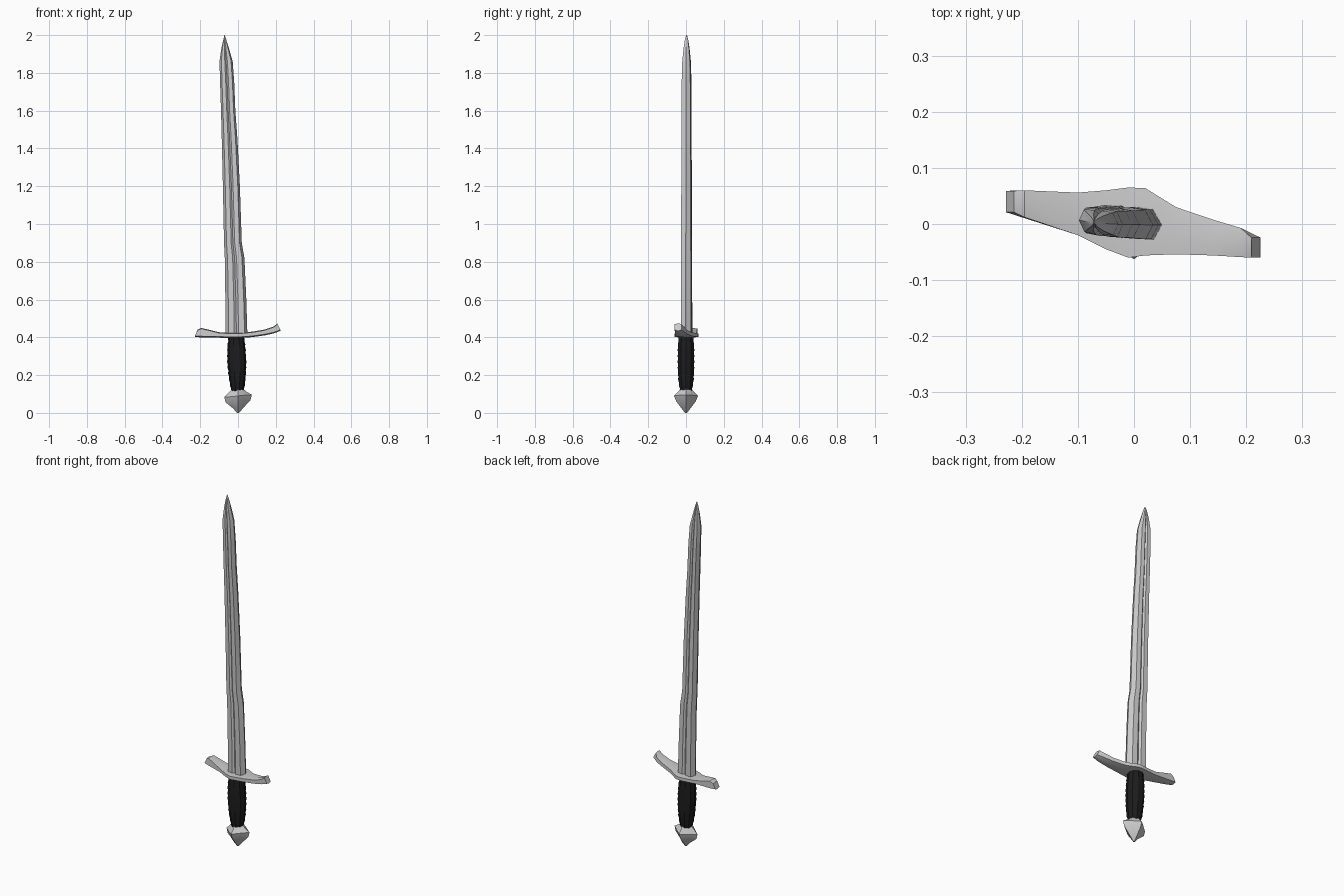
import bpy, bmesh, math

if "Cube" in bpy.data.objects:
    bpy.data.objects.remove(bpy.data.objects["Cube"])


def loft(name, rings, angle=30, material=None):
    """Skin a list of equal-length rings into a closed, capped solid."""
    bm = bmesh.new()
    loops = [[bm.verts.new(p) for p in ring] for ring in rings]
    n = len(loops[0])
    for a, b in zip(loops, loops[1:]):
        for i in range(n):
            j = (i + 1) % n
            bm.faces.new((a[i], a[j], b[j], b[i]))
    bm.faces.new(loops[0][::-1])
    bm.faces.new(loops[-1])
    bmesh.ops.remove_doubles(bm, verts=bm.verts, dist=1e-5)
    bmesh.ops.recalc_face_normals(bm, faces=bm.faces)
    mesh = bpy.data.meshes.new(name)
    bm.to_mesh(mesh)
    bm.free()
    obj = bpy.data.objects.new(name, mesh)
    bpy.context.collection.objects.link(obj)
    if material:
        mesh.materials.append(material)
    bpy.ops.object.select_all(action='DESELECT')
    obj.select_set(True)
    bpy.context.view_layer.objects.active = obj
    bpy.ops.object.shade_smooth_by_angle(angle=math.radians(angle))
    return obj


# Blade: six-sided section with a shallow fuller, leaning left to the tip
half = [(-1, 0.15), (-0.72, -0.75), (-0.2, -0.9), (0, -0.65), (0.2, -0.95), (0.75, -1)]
section = half + [(-u, -v) for u, v in half]
stations = [  # z, left x, right x, half thickness
    (0.41, -0.066, 0.050, 0.031), (0.60, -0.067, 0.044, 0.030),
    (0.82, -0.070, 0.034, 0.030), (0.90, -0.074, 0.020, 0.029),
    (1.20, -0.080, 0.010, 0.028), (1.45, -0.086, -0.003, 0.027),
    (1.60, -0.090, -0.014, 0.027), (1.75, -0.095, -0.020, 0.026),
    (1.86, -0.098, -0.028, 0.023), (1.93, -0.088, -0.048, 0.016),
    (1.975, -0.078, -0.062, 0.009), (2.00, -0.072, -0.070, 0.002)]
loft("blade", [[((l + r) / 2 + u * (r - l) / 2, 0.003 + v * t, z) for u, v in section]
               for z, l, r, t in stations])

# Crossguard: curved bar, skewed in plan, widest around the grip
guard = [  # x, front y, back y, bottom z, top z, lean of the upper edge
    (-0.228, 0.021, 0.059, 0.402, 0.440, 0.014), (-0.20, 0.012, 0.060, 0.400, 0.450, 0.005),
    (-0.10, -0.020, 0.056, 0.398, 0.427, 0), (-0.05, -0.045, 0.060, 0.396, 0.424, 0),
    (-0.01, -0.060, 0.065, 0.396, 0.424, 0), (0.02, -0.056, 0.064, 0.397, 0.425, 0),
    (0.075, -0.054, 0.030, 0.401, 0.430, 0), (0.14, -0.056, 0.008, 0.410, 0.441, 0),
    (0.19, -0.059, -0.007, 0.421, 0.458, 0), (0.225, -0.060, -0.024, 0.434, 0.474, -0.016)]
loft("crossguard", [[(x, a, z0 + 0.006), (x, (a + b) / 2, z0), (x, b, z0 + 0.006),
                     (x + d, b, z1 - 0.004), (x + d, (a + b) / 2, z1), (x + d, a, z1 - 0.004)]
                    for x, a, b, z0, z1, d in guard], 35)


def ring(cx, rx, ry, z, sides=10):
    return [(cx + rx * math.cos(math.tau * i / sides),
             ry * math.sin(math.tau * i / sides), z) for i in range(sides)]


# Grip: dark barrel with wrapped ridges
leather = bpy.data.materials.new("dark_leather")
leather.diffuse_color = (0.012, 0.012, 0.012, 1)
leather.use_nodes = True
leather.node_tree.nodes["Principled BSDF"].inputs["Base Color"].default_value = leather.diffuse_color
outline = [(0.10, 0.029, 0.030), (0.15, 0.041, 0.041), (0.20, 0.047, 0.046),
           (0.27, 0.052, 0.047), (0.35, 0.049, 0.047), (0.41, 0.041, 0.041)]


def grip_size(z):
    for (za, xa, ya), (zb, xb, yb) in zip(outline, outline[1:]):
        if z <= zb + 1e-6:
            f = (z - za) / (zb - za)
            return xa + f * (xb - xa), ya + f * (yb - ya)


grip = []
steps = 20
for k in range(steps + 1):
    z = 0.10 + 0.31 * k / steps
    rx, ry = grip_size(z)
    s = 1.0 if k % 2 else 0.94
    grip.append(ring(-0.002 - 0.025 * (z - 0.10), rx * s, ry * s, z))
loft("grip", grip, 30, leather)

# Pommel: four flared points over a tapered foot
levels = [  # z, side reach, front reach, valley ratio
    (0.0, 0.006, 0.006, 0.9), (0.022, 0.024, 0.022, 0.9), (0.062, 0.066, 0.052, 0.70),
    (0.090, 0.073, 0.063, 0.72), (0.112, 0.046, 0.042, 0.85), (0.125, 0.030, 0.031, 1.0)]
pommel = []
for k, (z, rx, ry, valley) in enumerate(levels):
    tilt = 0.006 if k in (2, 3) else 0
    loop = ring(0, rx, ry, z, 8)
    pommel.append([(x * (valley if i % 2 else 1), y * (valley if i % 2 else 1),
                    zz + tilt * x / rx) for i, (x, y, zz) in enumerate(loop)])
loft("pommel", pommel, 25)
